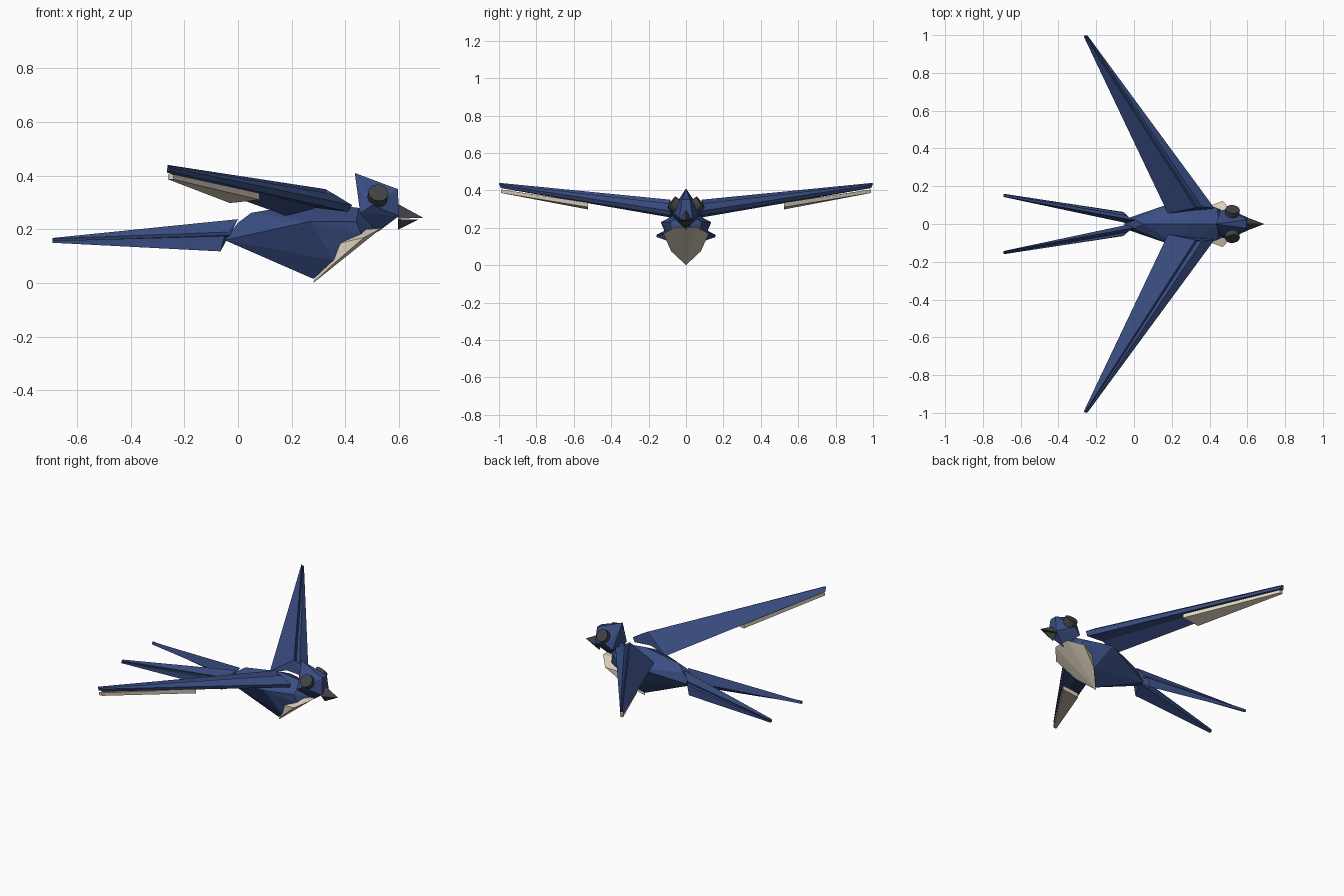
import bpy, bmesh
from mathutils import Vector


def material(name, rgb):
    m = bpy.data.materials.new(name)
    m.diffuse_color = (*rgb, 1)
    return m


BLUE = material("deep_blue", (0.042, 0.075, 0.225))
CREAM = material("cream", (0.72, 0.63, 0.50))
DARK = material("charcoal", (0.052, 0.056, 0.062))


def finish(bm, name, mat):
    bmesh.ops.recalc_face_normals(bm, faces=bm.faces)
    me = bpy.data.meshes.new(name)
    bm.to_mesh(me)
    bm.free()
    me.materials.append(mat)
    ob = bpy.data.objects.new(name, me)
    bpy.context.collection.objects.link(ob)
    return ob


def hull(name, points, mat):
    """Faceted solid around points; points off the centre line are mirrored in y."""
    bm = bmesh.new()
    for x, y, z in points:
        for s in ((1, -1) if y else (1,)):
            bm.verts.new((x, s * y, z))
    res = bmesh.ops.convex_hull(bm, input=bm.verts)
    bmesh.ops.delete(bm, geom=list({v for v in res["geom_interior"]
                     if isinstance(v, bmesh.types.BMVert)}), context='VERTS')
    return finish(bm, name, mat)


def loft(name, root, tip, side, mat):
    """Tapered solid between two matching cross-sections."""
    bm = bmesh.new()
    a, b = [[bm.verts.new((x, side * y, z)) for x, y, z in ring] for ring in (root, tip)]
    n = len(a)
    for i in range(n):
        j = (i + 1) % n
        bm.faces.new((a[i], a[j], b[j], b[i]))
    caps = [bm.faces.new(a), bm.faces.new(b[::-1])]
    bmesh.ops.triangulate(bm, faces=caps)
    return finish(bm, name, mat)


# Body
hull("body", [
    (-0.05, 0.025, 0.16), (0.0, 0.025, 0.225), (0.05, 0, 0.262), (0.28, 0, 0.30),
    (0.27, 0.135, 0.23), (0.28, 0, 0.016), (0.355, 0.075, 0.085),
    (0.44, 0.085, 0.23), (0.45, 0, 0.28), (0.46, 0.075, 0.18), (0.51, 0, 0.20)], BLUE)

# Breast: sloping hexagonal plate with chamfered rim
hull("breast", [
    (0.28, 0, 0.0), (0.36, 0.08, 0.075), (0.47, 0.122, 0.17), (0.535, 0.05, 0.205),
    (0.29, 0, 0.03), (0.355, 0.07, 0.10), (0.385, 0.09, 0.15), (0.47, 0.04, 0.20)], CREAM)

# Head with a raised crest at the back
hull("head", [
    (0.435, 0, 0.41), (0.595, 0.022, 0.35), (0.60, 0.035, 0.25), (0.52, 0, 0.19),
    (0.455, 0.07, 0.26), (0.50, 0.08, 0.29), (0.46, 0.05, 0.33)], BLUE)

# Beak halves
hull("upper_beak", [
    (0.595, 0, 0.295), (0.595, 0.036, 0.24), (0.69, 0, 0.243)], DARK)
hull("lower_beak", [
    (0.595, 0, 0.198), (0.595, 0.03, 0.238), (0.67, 0, 0.236)], DARK)

# Wing sections: trailing edge, ridge, groove, second ridge, leading edge, underside
WING_ROOT = [(0.18, 0.055, 0.25), (0.325, 0.085, 0.35), (0.335, 0.09, 0.318),
             (0.36, 0.09, 0.33), (0.425, 0.085, 0.29), (0.41, 0.08, 0.265),
             (0.29, 0.07, 0.28)]
WING_TIP = [(-0.265, 0.99, 0.412), (-0.262, 0.998, 0.44), (-0.254, 0.998, 0.428),
            (-0.25, 1.0, 0.436), (-0.24, 0.99, 0.428), (-0.242, 0.99, 0.412),
            (-0.252, 0.99, 0.42)]
# Under-wing feather sections
PLATE_ROOT = [(-0.03, 0.525, 0.298), (-0.03, 0.525, 0.325),
              (0.08, 0.525, 0.335), (0.08, 0.525, 0.31)]
PLATE_TIP = [(-0.26, 0.99, 0.386), (-0.26, 0.99, 0.405),
             (-0.24, 0.99, 0.405), (-0.24, 0.99, 0.386)]
# Tail feather sections: outer edge, groove pair, ridge, inner edge
TAIL_ROOT = [(-0.065, 0.065, 0.118), (-0.05, 0.06, 0.175), (-0.03, 0.04, 0.178),
             (-0.04, 0.045, 0.19), (0.0, 0.02, 0.238), (-0.04, 0.005, 0.165)]
TAIL_TIP = [(-0.69, 0.157, 0.15), (-0.69, 0.16, 0.158), (-0.69, 0.153, 0.157),
            (-0.69, 0.156, 0.165), (-0.69, 0.145, 0.168), (-0.69, 0.143, 0.152)]

for label, s in (("left", 1), ("right", -1)):
    loft(label + "_wing", WING_ROOT, WING_TIP, s, BLUE)
    loft(label + "_underwing", PLATE_ROOT, PLATE_TIP, s, CREAM)
    loft(label + "_tail_feather", TAIL_ROOT, TAIL_TIP, s, BLUE)

    # Eye: short disc tilted up and outwards
    bm = bmesh.new()
    bmesh.ops.create_cone(bm, cap_ends=True, segments=12, radius1=0.038,
                          radius2=0.038, depth=0.05)
    eye = finish(bm, label + "_eye", DARK)
    eye.rotation_euler = Vector((0.1, s * 0.75, 0.55)).to_track_quat('Z', 'Y').to_euler()
    eye.location = (0.52, s * 0.058, 0.322)
